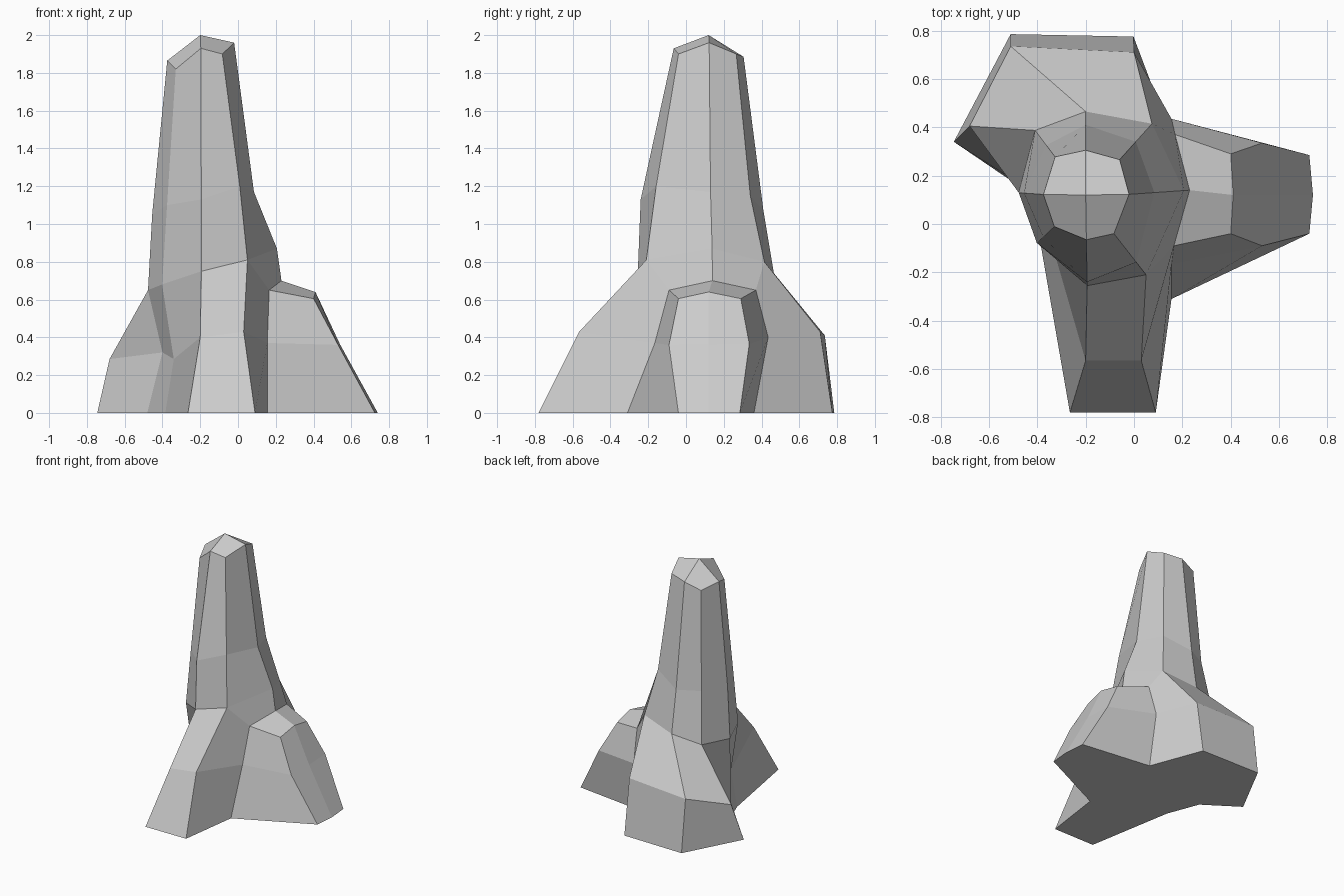
import bpy, bmesh
from math import radians, cos, sin

if "Cube" in bpy.data.objects:
    bpy.data.objects.remove(bpy.data.objects["Cube"])

bm = bmesh.new()
CX, CY = -0.20, 0.11
# Eight spire ridges, counter-clockwise from the right
R, BR, B, BL, L, FL, F, FR = range(8)
ANGLES = (4, 48, 90, 127, 176, 223, 271, 308)


def ring(radii, heights):
    return [bm.verts.new((CX + r * cos(radians(a)), CY + r * sin(radians(a)), z))
            for a, r, z in zip(ANGLES, radii, heights)]


def bridge(lower, upper, closed=True):
    n = len(lower)
    for i in range(n if closed else n - 1):
        j = (i + 1) % n
        bm.faces.new((lower[i], lower[j], upper[j], upper[i]))


def column(top, mid, foot):
    """A ridge running from the spire down to the ground."""
    v = bm.verts.new
    return [top if isinstance(top, bmesh.types.BMVert) else v(top), v(mid), v((*foot, 0))]


# Tapered spire
collar = ring((.407, .41, .355, .347, .277, .276, .365, .406),
              (.87, .80, .74, .68, .65, .68, .75, .81))
waist = ring((.285, .31, .30, .27, .255, .24, .35, .34),
             (1.17, 1.15, 1.07, 1.07, 1.05, 1.10, 1.13, 1.20))
crown = ring((.18, .21, .195, .21, .175, .177, .175, .19),
             (1.96, 1.90, 1.885, 1.84, 1.865, 1.82, 1.93, 1.90))
bridge(collar, waist)
bridge(waist, crown)

# Faceted tip made of four quads
apex = bm.verts.new((-0.20, 0.12, 2.0))
for i in range(0, 8, 2):
    bm.faces.new((apex, crown[i], crown[i + 1], crown[(i + 2) % 8]))

# Front buttress
front = [column(collar[FL], (-.34, -.08, .285), (-.385, -.09)),
         column(collar[F], (-.20, -.565, .40), (-.265, -.78)),
         column(collar[FR], (.03, -.565, .43), (.09, -.78))]

# Right buttress, including the two valleys beside it
right = [column((.165, -.09, .65), (.155, -.165, .37), (.155, -.31)),
         column((.40, -.04, .605), (.53, -.09, .36), (.725, -.04)),
         column((.41, .12, .64), (.54, .12, .363), (.74, .12)),
         column((.40, .29, .605), (.53, .335, .365), (.725, .285)),
         column((.17, .37, .65), (.155, .435, .40), (.155, .36))]

# Back left buttress
back = [column(collar[BR], (0, .71, .43), (-.002, .775)),
        column(collar[B], (-.51, .735, .41), (-.51, .785)),
        column(collar[BL], (-.68, .405, .285), (-.745, .34)),
        column(collar[L], (-.40, .12, .32), (-.48, .16))]

# Skin around all buttresses, and the flat underside
tops, mids, feet = zip(*(front + right + back))
bridge(mids, tops)
bridge(feet, mids)
bm.faces.new(feet[::-1])

# Shoulder of the right buttress
crest = bm.verts.new((.23, .14, .70))
v1, r1, r2, r3, v2 = (c[0] for c in right)
for face in ((v1, r1, r2, crest), (crest, r2, r3, v2),
             (collar[FR], v1, crest, collar[R]), (collar[R], crest, v2, collar[BR])):
    bm.faces.new(face)

bmesh.ops.recalc_face_normals(bm, faces=bm.faces)
mesh = bpy.data.meshes.new("rock_spire")
bm.to_mesh(mesh)
bm.free()
bpy.context.collection.objects.link(bpy.data.objects.new("rock_spire", mesh))
